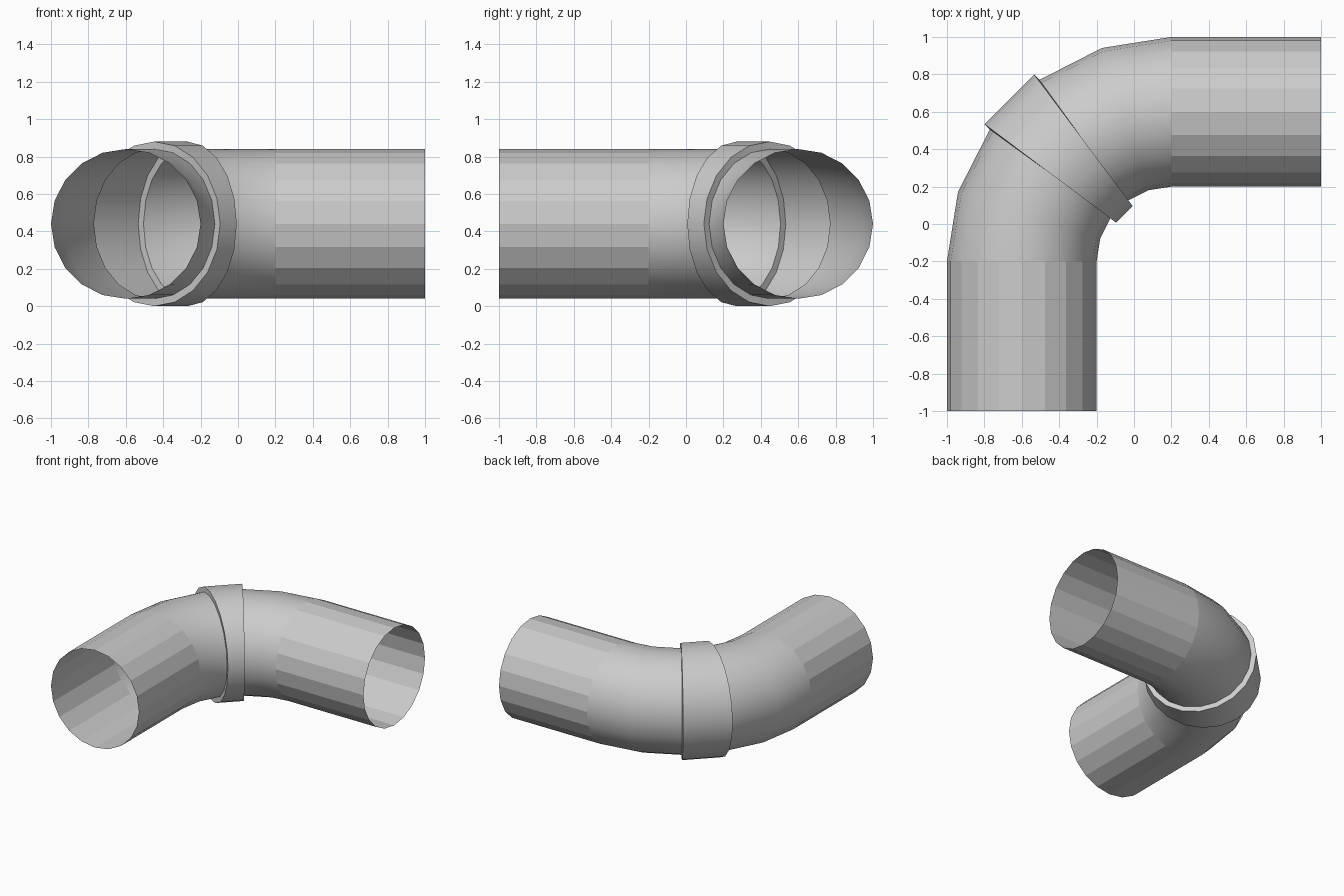
import bpy, bmesh
from math import sin, cos, radians, tau
from mathutils import Vector

if "Cube" in bpy.data.objects:
    bpy.data.objects.remove(bpy.data.objects["Cube"])

SIDES = 20
PIPE_R = 0.4
BEND_R = 0.8
CENTRE = Vector((0.2, -0.2, 0.44))
UP = Vector((0, 0, 1))


def radial(deg):
    a = radians(deg)
    return Vector((-sin(a), cos(a), 0))


def ring(deg, shift=(0, 0, 0), swell=0.0):
    """Pipe cross-section at a bend angle; swell pushes it out square to the middle segment."""
    out, mid, pts = radial(deg), radial(45), []
    for i in range(SIDES):
        p = tau * i / SIDES
        pts.append(CENTRE + Vector(shift)
                   + out * (BEND_R + PIPE_R * cos(p)) + UP * PIPE_R * sin(p)
                   + (mid * cos(p) + UP * sin(p)) * swell)
    return pts


def tube(name, rings, smooth):
    """Open tube skinned through successive rings."""
    bm = bmesh.new()
    rows = [[bm.verts.new(p) for p in r] for r in rings]
    for a, b in zip(rows, rows[1:]):
        for i in range(SIDES):
            j = (i + 1) % SIDES
            f = bm.faces.new((a[i], b[i], b[j], a[j]))
            f.smooth = smooth
    bm.normal_update()
    for e in bm.edges:
        if len(e.link_faces) == 2 and e.calc_face_angle() > radians(40):
            e.smooth = False
    me = bpy.data.meshes.new(name)
    bm.to_mesh(me)
    bm.free()
    ob = bpy.data.objects.new(name, me)
    bpy.context.collection.objects.link(ob)
    return ob


# Faceted straight pipes
tube("right_straight_pipe", [ring(0, (0.8, 0, 0)), ring(0)], False)
tube("front_straight_pipe", [ring(90), ring(90, (0, -0.8, 0))], False)

# Smooth bends either side of the collar
tube("right_bend", [ring(d) for d in (0, 18, 36)], True)
tube("front_bend", [ring(d) for d in (54, 72, 90)], True)

# Raised hollow collar with stepped rims
tube("joint_collar", [ring(36), ring(36, swell=0.04),
                      ring(54, swell=0.04), ring(54)], True)
